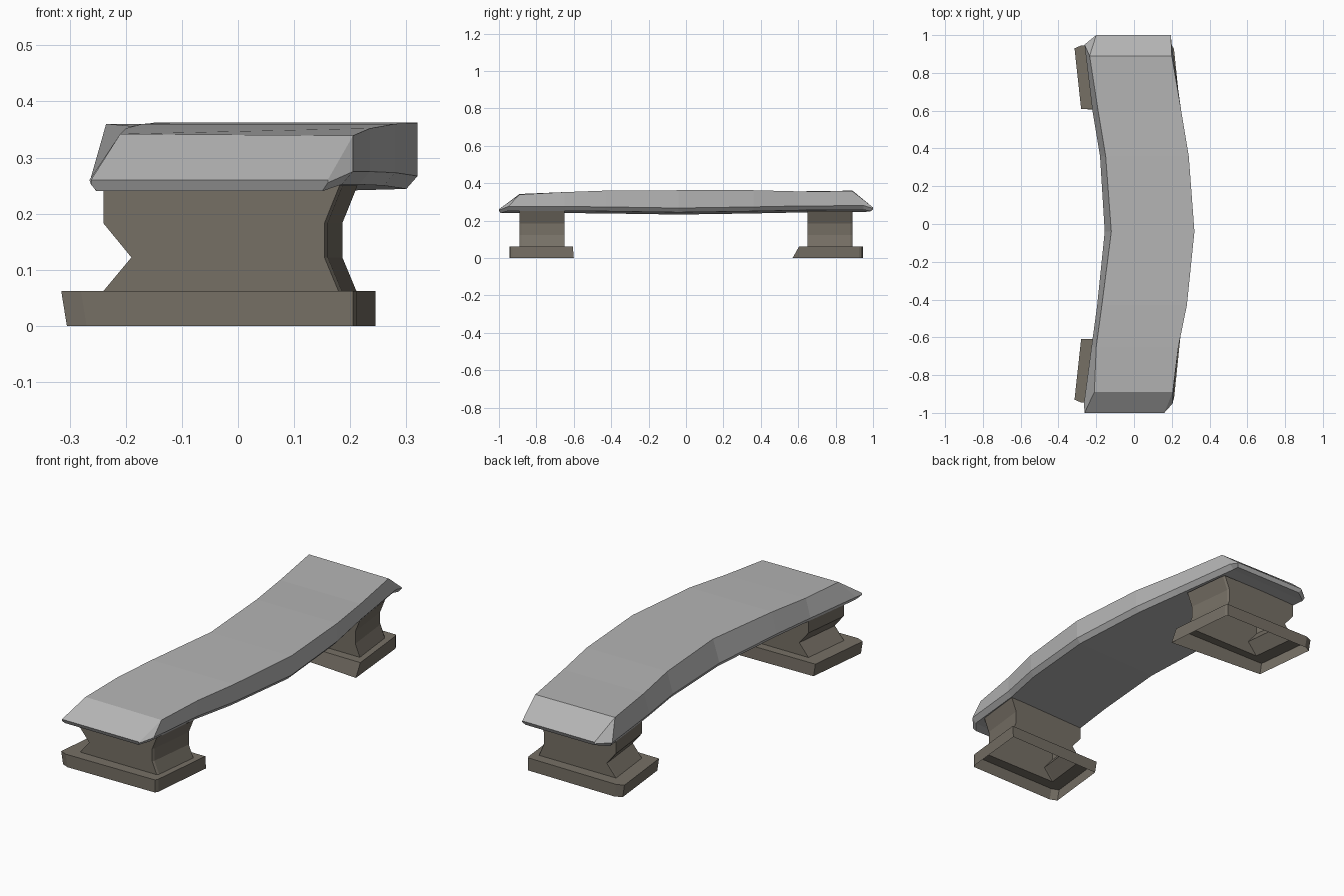
import bpy
import bmesh

cube = bpy.data.objects.get("Cube")
if cube:
    bpy.data.objects.remove(cube, do_unlink=True)


def make_material(name, rgb):
    mat = bpy.data.materials.new(name)
    mat.use_nodes = True
    mat.diffuse_color = (*rgb, 1)
    mat.node_tree.nodes["Principled BSDF"].inputs["Base Color"].default_value = (*rgb, 1)
    return mat


def loft(name, rings, mat, caps):
    """Skin a list of equal-length closed rings."""
    bm = bmesh.new()
    rows = [[bm.verts.new(p) for p in ring] for ring in rings]
    count = len(rows[0])
    for a, b in zip(rows, rows[1:]):
        for i in range(count):
            j = (i + 1) % count
            bm.faces.new((a[i], a[j], b[j], b[i]))
    if caps:
        bm.faces.new(rows[0])
        bm.faces.new(rows[-1])
    bmesh.ops.recalc_face_normals(bm, faces=bm.faces)
    mesh = bpy.data.meshes.new(name)
    bm.to_mesh(mesh)
    bm.free()
    mesh.materials.append(mat)
    obj = bpy.data.objects.new(name, mesh)
    bpy.context.collection.objects.link(obj)
    return obj


stone = make_material("pale grey stone", (0.46, 0.46, 0.46))
earth = make_material("brown grey stone", (0.18, 0.16, 0.13))

# Curved seat: y, left top, left outer, right side, top height, underside, end shift
stations = [
    (-0.89, -0.21, -0.265, 0.205, 0.342, 0.240, -0.06),
    (-0.65, -0.20, -0.225, 0.235, 0.352, 0.240, 0),
    (-0.43, -0.17, -0.195, 0.28, 0.360, 0.238, 0),
    (-0.04, -0.12, -0.155, 0.32, 0.362, 0.232, 0),
    (0.36, -0.15, -0.18, 0.29, 0.362, 0.238, 0),
    (0.60, -0.19, -0.22, 0.25, 0.356, 0.243, 0),
    (0.89, -0.235, -0.262, 0.20, 0.360, 0.245, 0.06),
]


def seat_end(y, left, right, low):
    """Thin lip that closes the sloping end of the seat."""
    return [(left, y, low + 0.02), (right, y, low + 0.02), (right, y, low + 0.015),
            (right - 0.01, y * 0.99, low), (left + 0.01, y * 0.99, low),
            (left, y, low + 0.012)]


rings = [seat_end(-1, -0.262, 0.16, 0.24)]
for y, lt, lo, r, top, low, shift in stations:
    ye = y + shift
    rings.append([(lt, y, top), (r, y, top - abs(shift) * 0.05), (r, ye, low + 0.035),
                  (r - 0.02, ye, low + 0.012), (lo + 0.012, ye, low),
                  (lo, ye, low + 0.02)])
rings.append(seat_end(1, -0.2, 0.195, 0.25))
loft("seat", rings, stone, True)


# Hollow pedestals: flared foot and a waisted column, slanted to follow the seat
def pedestal(name, side):
    def foot(z, left, inner):
        return [(left + 0.045, side * 0.945, z), (0.205, side * 0.94, z),
                (0.212, side * 0.925, z), (0.245, side * inner, z),
                (left + 0.045, side * 0.61, z), (left + 0.01, side * 0.93, z)]

    def column(z, left, right):
        slant = 0.026
        return [(left, side * 0.89, z), (right - 0.006, side * 0.89, z),
                (right, side * 0.88, z), (right + slant, side * 0.65, z),
                (left + slant, side * 0.65, z), (left, side * 0.88, z)]

    rings = [foot(0, -0.315, 0.60 if side < 0 else 0.57), foot(0.062, -0.325, 0.605)]
    for z, left, right in [(0.062, -0.24, 0.185), (0.122, -0.19, 0.16),
                           (0.183, -0.24, 0.16), (0.25, -0.24, 0.187)]:
        rings.append(column(z, left, right))
    loft(name, rings, earth, False)


pedestal("front_pedestal", -1)
pedestal("back_pedestal", 1)
